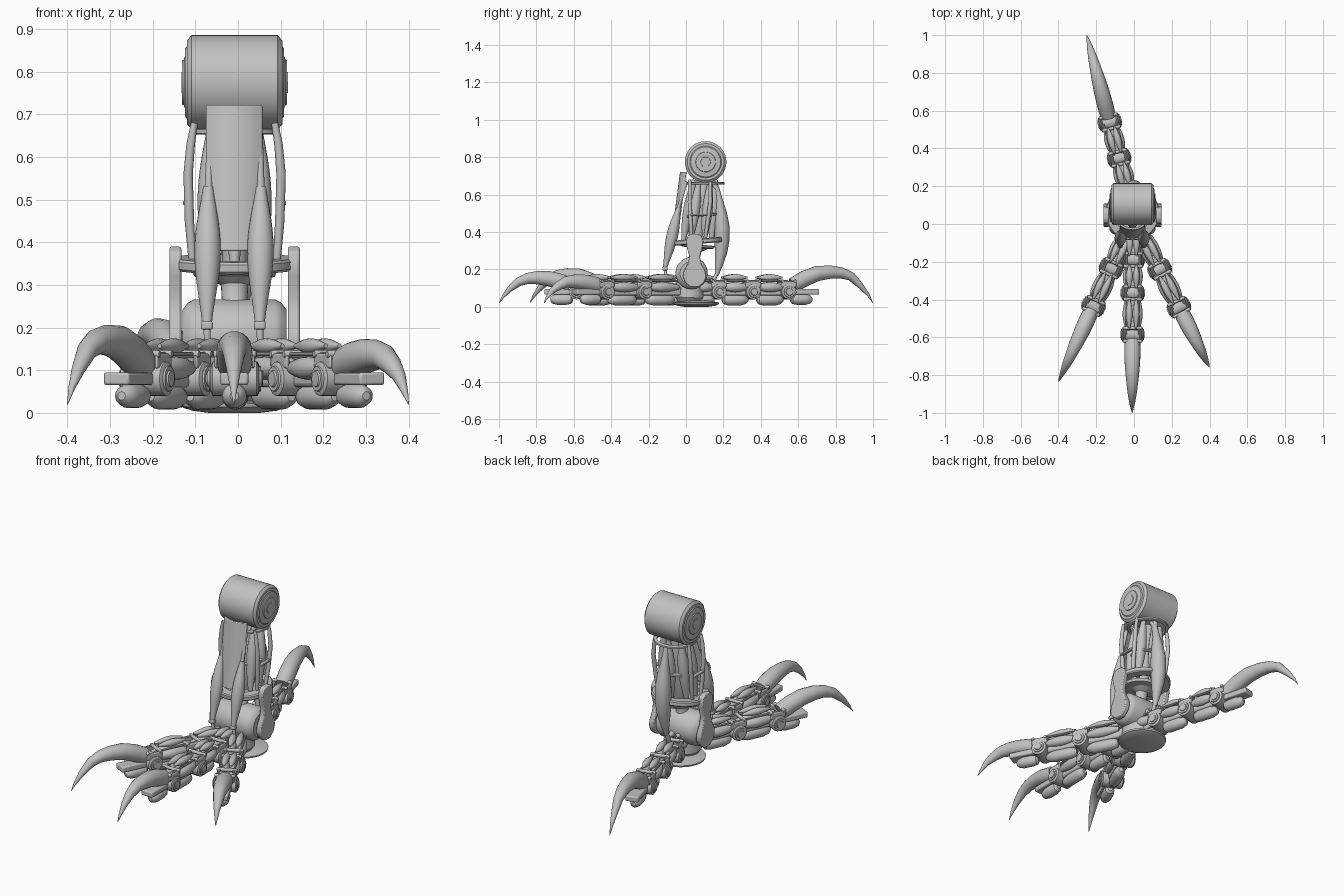
import bpy, bmesh, math
from mathutils import Vector as V, Matrix

cube = bpy.data.objects.get("Cube")
if cube:
    bpy.data.objects.remove(cube, do_unlink=True)

steel = bpy.data.materials.new("grey_steel")
steel.use_nodes = True
GREY = (0.54, 0.54, 0.54, 1)
steel.diffuse_color = GREY
steel.node_tree.nodes["Principled BSDF"].inputs["Base Color"].default_value = GREY


def finish(name, bm, bevel=0):
    bmesh.ops.recalc_face_normals(bm, faces=bm.faces[:])
    mesh = bpy.data.meshes.new(name)
    bm.to_mesh(mesh)
    bm.free()
    mesh.materials.append(steel)
    ob = bpy.data.objects.new(name, mesh)
    bpy.context.collection.objects.link(ob)
    if bevel:
        mod = ob.modifiers.new("bevel", 'BEVEL')
        mod.width, mod.segments = bevel, 2
    bpy.ops.object.select_all(action='DESELECT')
    ob.select_set(True)
    bpy.context.view_layer.objects.active = ob
    bpy.ops.object.shade_smooth_by_angle(angle=math.radians(35))
    return ob


def loft(name, rings, seg=20, closed=False):
    """Skin circles given as (centre, axis, radius)."""
    bm = bmesh.new()
    loops = []
    for c, axis, r in rings:
        ref = V((0, 0, 1)) if abs(axis.normalized().z) < 0.9 else V((0, 1, 0))
        u = axis.cross(ref).normalized()
        w = axis.cross(u).normalized()
        loops.append([bm.verts.new(c + (u * math.cos(a) + w * math.sin(a)) * r)
                      for a in (2 * math.pi * i / seg for i in range(seg))])
    pairs = list(zip(loops, loops[1:]))
    if closed:
        pairs.append((loops[-1], loops[0]))
    for p, q in pairs:
        for i in range(seg):
            j = (i + 1) % seg
            bm.faces.new((p[i], p[j], q[j], q[i]))
    if not closed:
        bm.faces.new(loops[0])
        bm.faces.new(loops[-1])
    return finish(name, bm)


def lathe(name, a, b, profile, seg=20, closed=False):
    """Turn (fraction along a-b, radius) pairs round the line a-b."""
    a, b = V(a), V(b)
    return loft(name, [(a.lerp(b, t), b - a, r) for t, r in profile], seg, closed)


def rod(name, a, b, r, seg=16):
    return lathe(name, a, b, [(0, r * .8), (.04, r), (.96, r), (1, r * .8)], seg)


def spindle(name, a, b, r, end=.3, skew=1.0, seg=16):
    steps = [i / 12 for i in range(13)]
    return lathe(name, a, b, [(t, r * (end + (1 - end) * math.sin(math.pi * t ** skew) ** 1.2))
                              for t in steps], seg)


def sweep(name, pts, radii, seg=14):
    pts = [V(p) for p in pts]
    n = len(pts) - 1
    return loft(name, [(p, pts[min(i + 1, n)] - pts[max(i - 1, 0)], r)
                       for i, (p, r) in enumerate(zip(pts, radii))], seg)


def box(name, centre, size, rot=None, bevel=.005):
    bm = bmesh.new()
    bmesh.ops.create_cube(bm, size=1)
    m = Matrix.Translation(centre) @ (rot or Matrix()) @ Matrix.Diagonal((*size, 1))
    bmesh.ops.transform(bm, matrix=m, verts=bm.verts[:])
    return finish(name, bm, bevel)


def prism(name, loop, vec, bevel):
    """Push a flat outline along a vector."""
    bm = bmesh.new()
    face = bm.faces.new([bm.verts.new(c) for c in loop])
    out = bmesh.ops.extrude_face_region(bm, geom=[face])
    # keep the starting cap so the solid is closed
    bmesh.ops.translate(bm, vec=vec, verts=[g for g in out["geom"]
                                            if isinstance(g, bmesh.types.BMVert)])
    return finish(name, bm, bevel)


def ring(name, centre, radius, thick, height, tilt=0):
    axis = V((0, -math.sin(tilt), math.cos(tilt))) * height / 2
    c = V(centre)
    prof = [(0, radius - thick), (0, radius - .005), (.2, radius), (.8, radius),
            (1, radius - .005), (1, radius - thick)]
    return lathe(name, c - axis, c + axis, prof, 40, True)


CX = -.008  # leg centreline


def drum(name, y, z, half, seg=40):
    """Cylinder across x, mirrored from a half profile."""
    L = max(h for h, _ in half)
    right = [((h + L) / (2 * L), r) for h, r in half]
    left = [(1 - t, r) for t, r in right]
    lathe(name, (CX - L, y, z), (CX + L, y, z), left + right[::-1], seg)


# Knee drum with stepped end caps and hex bolts
drum("knee_drum", .105, .775, [(.119, .055), (.116, .062), (.116, .08), (.112, .085),
                               (.112, .098), (.101, .111)])
drum("knee_bolt", .105, .775, [(.125, .028), (.118, .032)], 6)
drum("knee_cap", .105, .775, [(.123, .04), (.123, .052), (.115, .055)])

# Ankle drum, ankle hub and sole
drum("ankle_drum", .03, .18, [(.122, .05), (.122, .062), (.11, .078), (.095, .086)])
lathe("foot_hub", (CX, .015, .025), (CX, .02, .15), [(0, .06), (.2, .08), (.8, .075), (1, .05)], 32)
lathe("sole", (CX, .055, 0), (CX, .055, .035), [(0, .06), (.15, .1), (.4, .12), (.65, .122), (1, .06)], 40)

# Ankle side plates
outline = [(.39, .018), (.378, .038), (.35, .047), (.32, .042), (.27, .028), (.23, .036),
           (.19, .058), (.16, .062), (.13, .05), (.105, .02)]
for side, label in ((1, "left"), (-1, "right")):
    x = CX + side * .125
    loop = [(x, .046 + w, z) for z, w in outline] + [(x, .046 - w, z) for z, w in outline[::-1]]
    prism(label + "_ankle_plate", loop, (side * .028, 0, 0), .005)

# Shank: neck, flange, rings and central column
lathe("neck", (CX, .04, .24), (CX, .055, .325), [(0, .04), (.3, .03), (.7, .032), (1, .07)], 24)
lathe("flange_base", (CX, .055, .315), (CX, .057, .335), [(0, .07), (.3, .095), (1, .1)], 32)
ring("flange", (CX, .057, .35), .143, .045, .028, .08)
ring("middle_ring", (CX, .085, .49), .085, .02, .014, .08)
ring("upper_ring", (CX, .1, .66), .106, .016, .014)
rod("shank_column", (CX, .057, .32), (CX, .1, .7), .03)
for i in range(6):
    a = math.tau * (i + .5) / 6
    dx, dy = math.cos(a), math.sin(a)
    spindle("inner_muscle", (CX + dx * .075, .06 + dy * .075, .35),
            (CX + dx * .06, .1 + dy * .06, .68), .028, .4)
for s in (-1, 1):
    for y, dy in ((.03, -.01), (.1, .03)):
        sweep("outer_rod", [(CX + s * .098, y, .345), (CX + s * .106, y + dy / 2, .45),
                            (CX + s * .109, y + dy, .56), (CX + s * .103, y + dy, .63),
                            (CX + s * .094, y + dy, .68)], [.009, .011, .011, .01, .008])
    box("rod_clamp", (CX + s * .112, .07, .492), (.018, .09, .01), bevel=.003)

# Curved shin plate and calf muscles
arc = [(i / 4, .022 * (1 - (i / 4) ** 2)) for i in range(-4, 5)]
front = [(-.009 + u * .066, -.055 - rise, .38) for u, rise in arc]
back = [(x, y + .014, z) for x, y, z in reversed(front)]
prism("shin_plate", front + back, (0, .045, .342), .003)
for x in (-.07, .054):
    spindle("front_calf", (x - .003, -.112, .21), (x, -.04, .53), .031, .38, 1.1)
    box("calf_foot", (x - .003, -.112, .205), (.028, .028, .02))
    rod("calf_tendon", (x - .003, -.112, .2), (x, -.1, .13), .008)
    rod("calf_top_tendon", (x, -.045, .51), (x * .9, .0, .67), .009)
spine = [(.165, .17), (.175, .22), (.187, .29), (.193, .36), (.193, .43), (.187, .5), (.178, .57), (.165, .64)]
sweep("rear_calf", [(.0, y, z) for y, z in spine], [.01, .02, .033, .04, .04, .032, .019, .012], 20)
rod("rear_tendon", (0, .165, .18), (0, .13, .1), .01)
rod("rear_link", (0, .165, .63), (0, .13, .69), .012)


def toe(label, base, tip, joints, peak):
    """Jointed toe with pads, muscles and a hooked claw."""
    base, tip = V((*base, 0)), V((*tip, 0))
    length = (tip - base).length
    f = (tip - base).normalized()
    s = V((-f.y, f.x, 0))
    turn = Matrix.Rotation(math.atan2(f.y, f.x), 4, 'Z')

    def p(d, w, z):
        return base + f * d + s * w + V((0, 0, z))

    def named(part):
        return label + "_" + part

    for d in joints:
        rod(named("knuckle"), p(d, -.056, .08), p(d, .056, .08), .04, 24)
        for w in (-1, 1):
            lathe(named("knuckle_cap"), p(d, w * .054, .08), p(d, w * .064, .08),
                  [(0, .031), (.6, .029), (.6, .02), (1, .018)])
            box(named("bracket_ear"), p(d, w * .042, .122), (.085, .01, .035), turn)
        for e in (-.034, .034):
            rod(named("crossbar"), p(d + e, -.05, .138), p(d + e, .05, .138), .009, 12)
    last = joints[-1]
    starts = [-.04] + joints
    for a, b in zip(starts, joints):
        mid, span = (a + b) / 2, b - a
        box(named("bone"), p(mid, 0, .085), (span, .05, .05), turn, .01)
        sweep(named("pad"), [p(a + span * t, 0, .038) for t in (.15, .2, .32, .7, .84, .9)],
              [.012, .024, .03, .03, .022, .01], 16)
        for w in (-1, 1):
            spindle(named("side_muscle"), p(a + .02, w * .026, .105), p(b - .02, w * .026, .105), .027, .45)
            rod(named("cable"), p(a, w * .034, .138), p(b, w * .034, .138), .005, 8)
            spindle(named("top_muscle"), p(a + span * .15, w * .018, .157),
                    p(b - span * .15, w * .018, .157), .018, .3)
    # Toe end: plate, pad and claw
    box(named("end_plate"), p(last + .09, 0, .08), (.165, .066, .03), turn, .006)
    sweep(named("end_pad"), [p(last + t, 0, .04) for t in (.02, .03, .055, .105, .13, .14)],
          [.012, .024, .029, .029, .022, .01], 16)
    c0 = last + .035
    reach = length - c0
    low = .115
    rise = peak - .035 - low
    path = [(0, low), (.14, low + rise * .5), (.3, low + rise * .9), (.46, peak - .034),
            (.6, peak - .038), (.73, peak - .058), (.85, peak * .5), (.94, peak * .29), (1, .02)]
    sweep(named("claw"), [p(c0 + reach * t, 0, z) for t, z in path],
          [.041, .043, .041, .036, .03, .024, .016, .008, .001], 18)


toe("middle_toe", (-.005, -.05), (-.01, -1), [.14, .315, .535], .19)
toe("right_toe", (-.05, -.08), (-.4, -.835), [.17, .39], .205)
toe("left_toe", (.05, -.07), (.4, -.76), [.19, .415], .17)
toe("rear_toe", (0, .05), (-.25, 1), [.12, .31, .505], .22)
